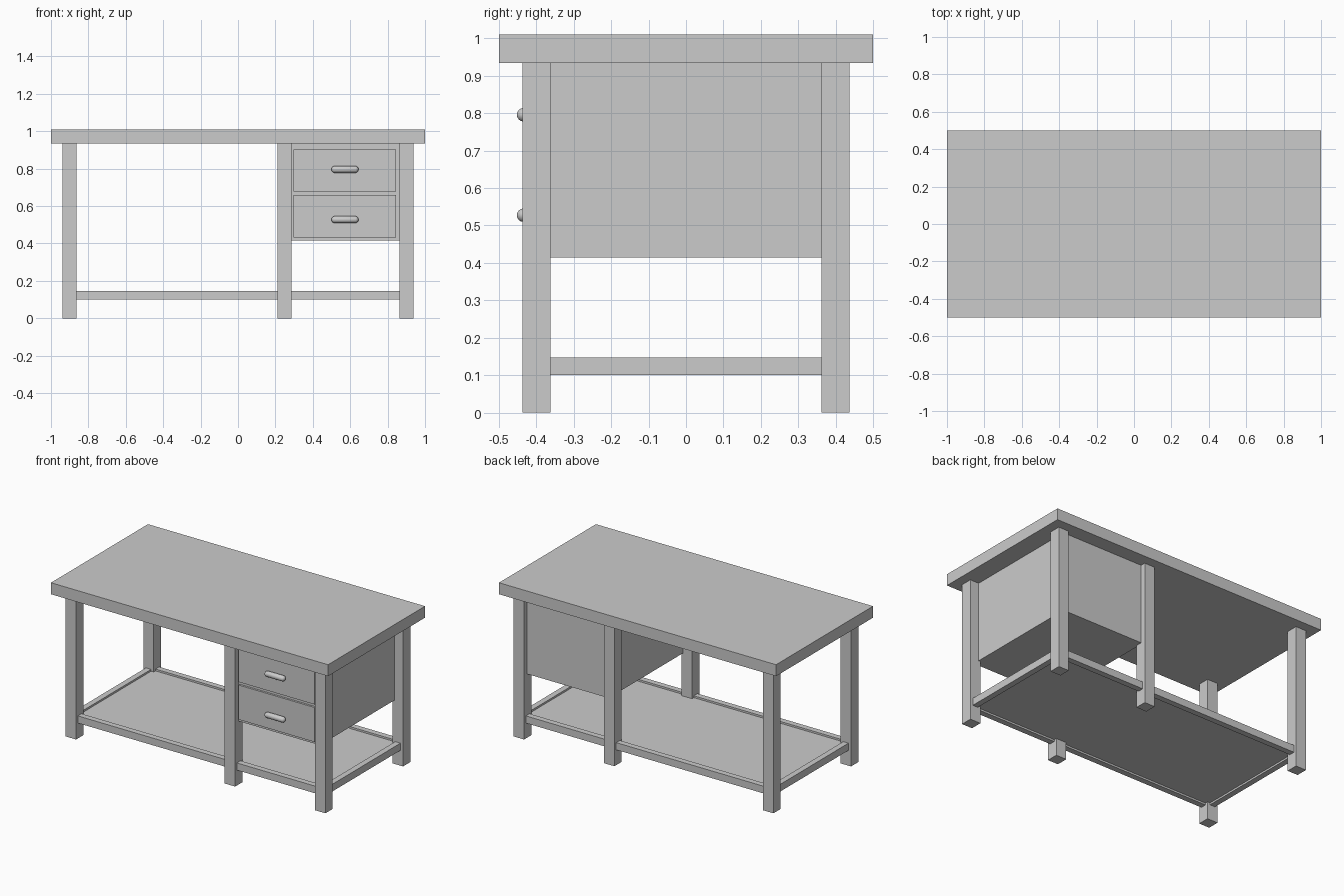
import bpy, bmesh, math
from mathutils import Matrix, Vector

if "Cube" in bpy.data.objects:
    bpy.data.objects.remove(bpy.data.objects["Cube"])


def box(name, x0, x1, y0, y1, z0, z1):
    bm = bmesh.new()
    bmesh.ops.create_cube(bm, size=1)
    bmesh.ops.scale(bm, vec=Vector((x1 - x0, y1 - y0, z1 - z0)), verts=bm.verts)
    bmesh.ops.translate(bm, vec=Vector((x0 + x1, y0 + y1, z0 + z1)) / 2, verts=bm.verts)
    return finish(name, bm)


def finish(name, bm):
    mesh = bpy.data.meshes.new(name)
    bm.to_mesh(mesh)
    bm.free()
    ob = bpy.data.objects.new(name, mesh)
    bpy.context.collection.objects.link(ob)
    return ob


def handle(name, x, y, z, length, r):
    # capsule: a sphere turned along x and pulled apart at its equator
    bm = bmesh.new()
    bmesh.ops.create_uvsphere(bm, u_segments=16, v_segments=9, radius=r)
    for v in bm.verts:
        v.co.z += math.copysign(length / 2 - r, v.co.z)
    bmesh.ops.rotate(bm, matrix=Matrix.Rotation(math.pi / 2, 3, 'Y'), verts=bm.verts)
    bmesh.ops.translate(bm, vec=(x, y, z), verts=bm.verts)
    for f in bm.faces:
        f.smooth = True
    return finish(name, bm)


# worktop
TOP = 0.935
box("worktop", -1, 1, -0.5, 0.5, TOP, 1.01)

# six square legs
LEG = 0.0375
LEG_X = {"left": -0.9, "middle": 0.248, "right": 0.9}
LEG_Y = 0.4
for side, x in LEG_X.items():
    for end, y in (("front", -LEG_Y), ("back", LEG_Y)):
        box(f"{end}_{side}_leg", x - LEG, x + LEG, y - LEG, y + LEG, 0, TOP)

# stretcher rails between the legs
R, RZ0, RZ1 = 0.019, 0.10, 0.147
for end, y in (("front", -LEG_Y), ("back", LEG_Y)):
    for a, b in (("left", "middle"), ("middle", "right")):
        box(f"{end}_{b}_rail", LEG_X[a] + LEG, LEG_X[b] - LEG, y - R, y + R, RZ0, RZ1)
for side in ("left", "right"):
    x = LEG_X[side]
    box(f"{side}_rail", x - R, x + R, -LEG_Y + LEG, LEG_Y - LEG, RZ0, RZ1)

# lower shelf held inside the rails
box("lower_shelf", -0.9 + R, 0.9 - R, -LEG_Y + R, LEG_Y - R, 0.112, 0.135)

# drawer cabinet
box("drawer_cabinet", 0.275, 0.875, -0.405, 0.405, 0.415, TOP)

# drawer fronts with handles
for label, z0, z1 in (("lower", 0.433, 0.658), ("upper", 0.678, 0.902)):
    box(f"{label}_drawer_front", 0.297, 0.846, -0.418, -0.40, z0, z1)
    handle(f"{label}_handle", 0.572, -0.434, (z0 + z1) / 2 + (0.006 if label == "upper" else -0.018), 0.145, 0.0185)
